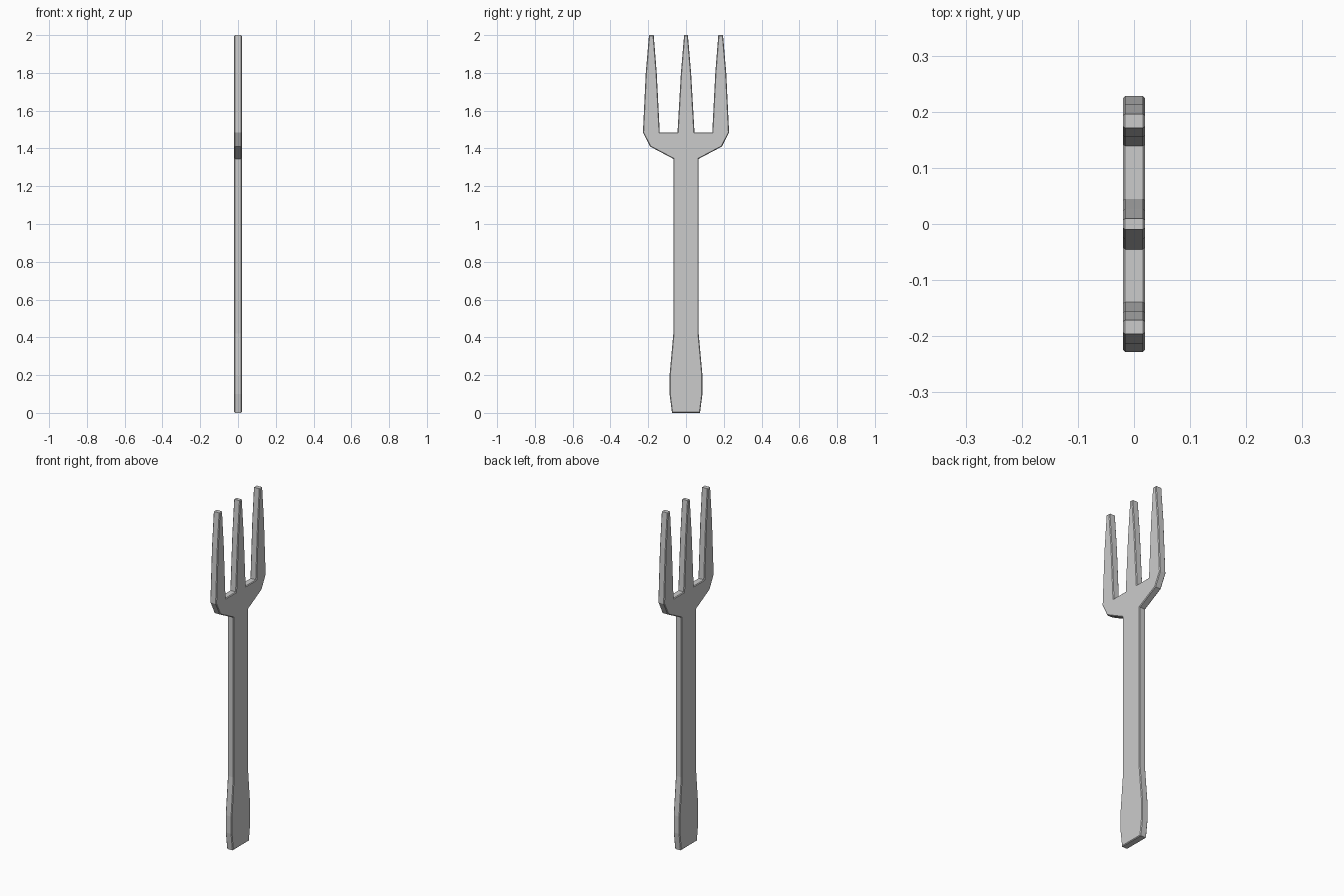
import bpy
import bmesh

cube = bpy.data.objects.get("Cube")
if cube:
    bpy.data.objects.remove(cube, do_unlink=True)

# Brushed metal colour
metal = bpy.data.materials.new("light_grey_metal")
metal.use_nodes = True
grey = (0.6, 0.6, 0.6, 1)
metal.diffuse_color = grey
metal.node_tree.nodes["Principled BSDF"].inputs["Base Color"].default_value = grey

THICK = 0.02   # half thickness
EDGE = 0.004   # chamfer width

# Half outline (y, z): handle, shoulder, outer prong, half of middle prong
half = [(0.074, 0), (0.087, 0.1), (0.087, 0.2), (0.067, 0.42), (0.067, 1.345),
        (0.19, 1.41), (0.228, 1.485), (0.213, 1.8), (0.196, 2), (0.171, 2),
        (0.155, 1.8), (0.139, 1.485), (0.045, 1.485), (0.027, 1.8), (0.01, 2)]
outline = half + [(-y, z) for y, z in reversed(half)]

# Extrude the mirrored outline across the thickness
bm = bmesh.new()
face = bm.faces.new([bm.verts.new((-THICK, y, z)) for y, z in outline])
extruded = bmesh.ops.extrude_face_region(bm, geom=[face], use_keep_orig=True)
moved = [v for v in extruded["geom"] if isinstance(v, bmesh.types.BMVert)]
bmesh.ops.translate(bm, verts=moved, vec=(2 * THICK, 0, 0))
bmesh.ops.recalc_face_normals(bm, faces=bm.faces)

# Chamfer the rims of both broad faces
rims = [e for e in bm.edges if abs(e.verts[0].co.x - e.verts[1].co.x) < 0.001]
bmesh.ops.bevel(bm, geom=rims, offset=EDGE, segments=1, affect='EDGES')

mesh = bpy.data.meshes.new("fork")
bm.to_mesh(mesh)
bm.free()
mesh.materials.append(metal)
fork = bpy.data.objects.new("fork", mesh)
bpy.context.collection.objects.link(fork)
